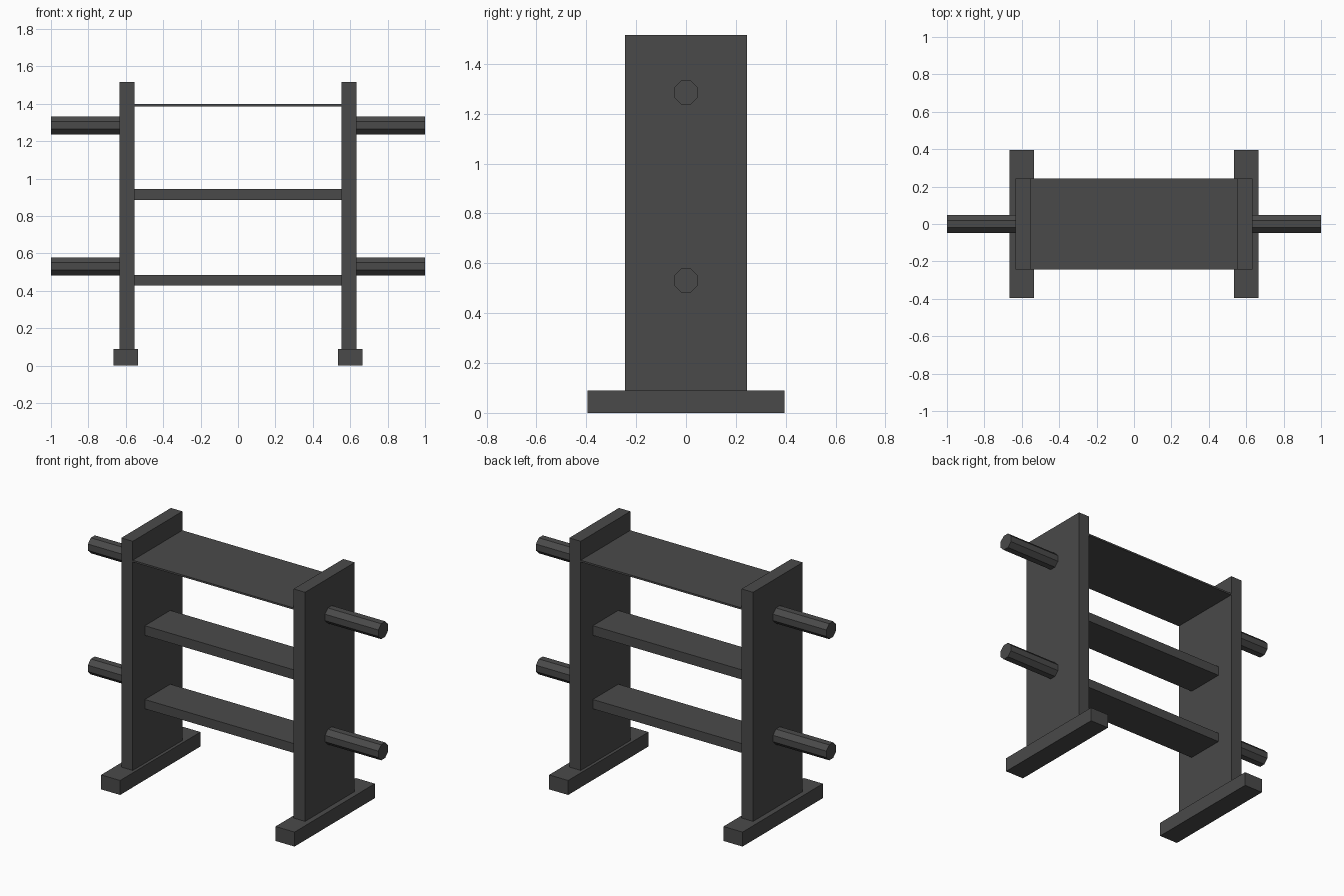
import bpy, math

if "Cube" in bpy.data.objects:
    bpy.data.objects.remove(bpy.data.objects["Cube"])

# Dark charcoal finish shared by every part
charcoal = bpy.data.materials.new("charcoal")
charcoal.diffuse_color = (0.068, 0.068, 0.068, 1)
charcoal.use_nodes = True
charcoal.node_tree.nodes["Principled BSDF"].inputs["Base Color"].default_value = charcoal.diffuse_color


def box(name, x, y, z):
    """Box from (min, max) ranges on each axis."""
    r = (x, y, z)
    bpy.ops.mesh.primitive_cube_add(size=1, location=[(a + b) / 2 for a, b in r])
    ob = bpy.context.object
    ob.name = name
    ob.scale = [b - a for a, b in r]
    bpy.ops.object.transform_apply(location=False, rotation=False, scale=True)
    ob.data.materials.append(charcoal)


def peg(name, x0, x1, z, apothem=0.048):
    """Eight-sided rod along x with a flat side on top."""
    bpy.ops.mesh.primitive_cylinder_add(
        vertices=8, radius=apothem / math.cos(math.pi / 8), depth=abs(x1 - x0),
        location=((x0 + x1) / 2, 0, z))
    ob = bpy.context.object
    ob.name = name
    c, s = math.cos(math.pi / 8), math.sin(math.pi / 8)
    for v in ob.data.vertices:
        px, py, pz = v.co
        v.co = (pz, px * c - py * s, px * s + py * c)
    ob.data.materials.append(charcoal)


# Each side: foot, upright panel and two storage pegs
for side, s in (("left", -1), ("right", 1)):
    box(side + "_foot", sorted((s * 0.535, s * 0.666)), (-0.395, 0.395), (0, 0.09))
    box(side + "_upright", sorted((s * 0.554, s * 0.633)), (-0.244, 0.244), (0.09, 1.516))
    for level, z in (("lower", 0.531), ("upper", 1.285)):
        peg(f"{side}_{level}_peg", s * 0.63, s * 1.0, z)

# Shelves between the uprights: thin wide top, two narrow bars below
box("top_shelf", (-0.556, 0.556), (-0.244, 0.244), (1.387, 1.398))
box("middle_shelf", (-0.556, 0.556), (-0.125, 0.125), (0.885, 0.945))
box("bottom_shelf", (-0.556, 0.556), (-0.125, 0.125), (0.428, 0.486))
